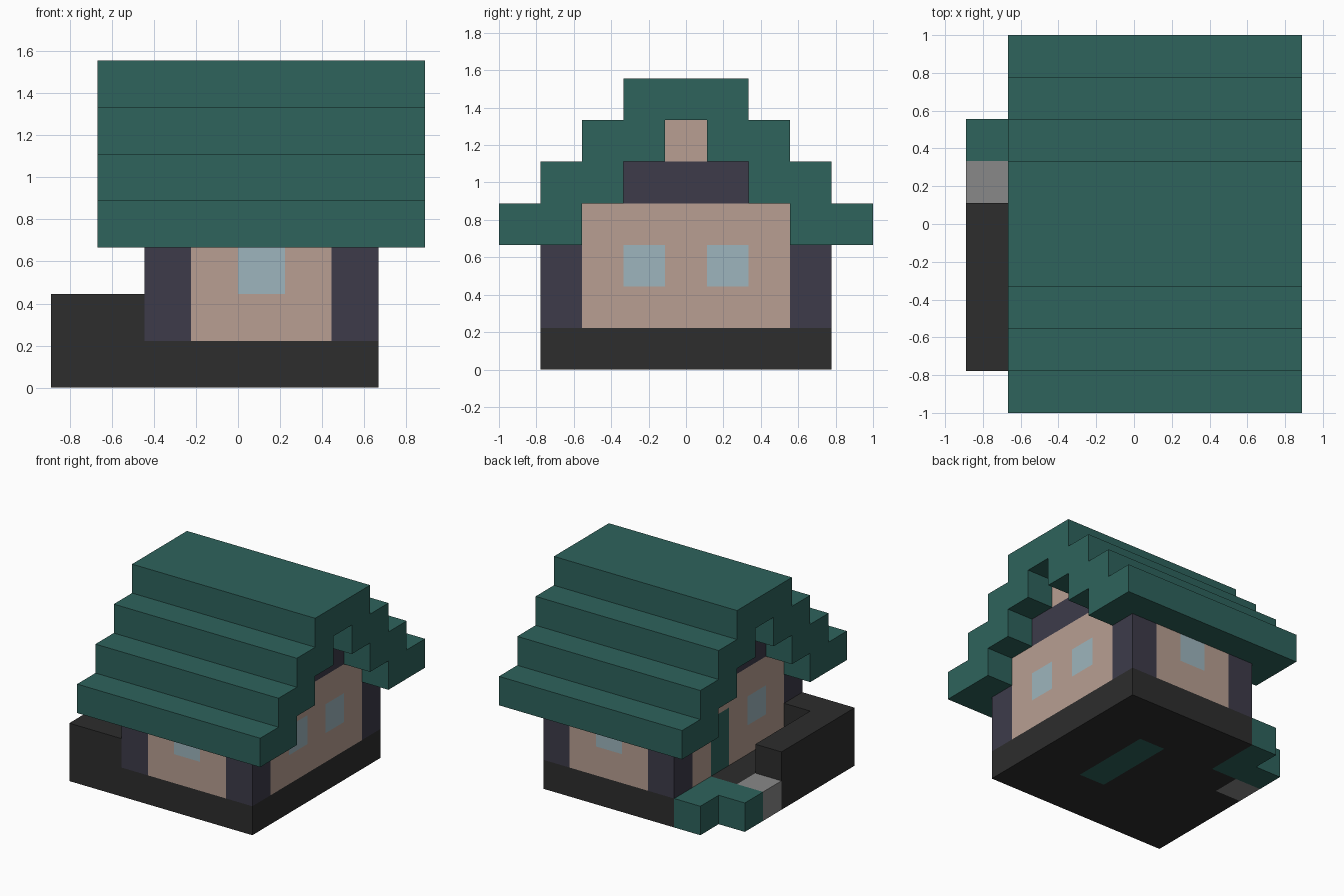
import bpy
import bmesh
from mathutils import Vector
from itertools import product

cube = bpy.data.objects.get("Cube")
if cube:
    bpy.data.objects.remove(cube, do_unlink=True)

UNIT = 2 / 9
ORIGIN = Vector((-4 * UNIT, -1, 0))


def make_material(name, rgb):
    mat = bpy.data.materials.new(name)
    mat.use_nodes = True
    # convert display values to linear
    lin = [((c / 255 + 0.055) / 1.055) ** 2.4 for c in rgb]
    mat.diffuse_color = (*lin, 1)
    mat.node_tree.nodes["Principled BSDF"].inputs["Base Color"].default_value = (*lin, 1)
    return mat


GREEN = make_material("roof green", (46, 99, 92))
PLASTER = make_material("plaster beige", (184, 159, 146))
TIMBER = make_material("timber purple", (61, 59, 74))
STONE = make_material("dark stone", (45, 45, 45))
STEP = make_material("step grey", (136, 136, 136))
GLASS = make_material("window blue", (157, 181, 189))


def block(i, j, k):
    """Cells of a box, from inclusive (first, last) ranges."""
    return set(product(*(range(a, b + 1) for a, b in (i, j, k))))


def build(name, cells, colour):
    """Join cells into one outer skin; colour(cell, normal) picks a material."""
    bm = bmesh.new()
    mats = []
    for cell in sorted(cells):
        for axis, side in product(range(3), (-1, 1)):
            normal = Vector((0, 0, 0))
            normal[axis] = side
            if tuple(int(c + n) for c, n in zip(cell, normal)) in cells:
                continue
            u = Vector((0, 0, 0))
            u[(axis + 1) % 3] = 0.5
            v = normal.cross(u)
            mid = Vector(cell) + Vector((0.5, 0.5, 0.5)) + normal / 2
            corners = (mid - u - v, mid + u - v, mid + u + v, mid - u + v)
            face = bm.faces.new([bm.verts.new(ORIGIN + c * UNIT) for c in corners])
            mat = colour(cell, tuple(normal))
            if mat not in mats:
                mats.append(mat)
            face.material_index = mats.index(mat)
    bmesh.ops.remove_doubles(bm, verts=bm.verts[:], dist=0.001)
    mesh = bpy.data.meshes.new(name)
    bm.to_mesh(mesh)
    bm.free()
    for mat in mats:
        mesh.materials.append(mat)
    obj = bpy.data.objects.new(name, mesh)
    bpy.context.collection.objects.link(obj)
    return obj


def plain(mat):
    return lambda cell, normal: mat


# Garden corner pieces
bush = block((1, 1), (6, 7), (0, 0)) | {(0, 6, 0)}
step = {(0, 5, 0)}
build("bush", bush, plain(GREEN))
build("door_step", step, plain(STEP))


# Foundation slab with a low yard wall
def foundation_colour(cell, normal):
    inlay = normal[2] < 0 and cell[0] == 4 and 3 <= cell[1] <= 5
    return GREEN if inlay else STONE


slab = block((0, 6), (1, 7), (0, 0)) - bush - step - {(0, 7, 0)}
yard_wall = block((0, 0), (1, 4), (1, 1)) | {(1, 1, 1)}
build("foundation", slab | yard_wall, foundation_colour)


# House body with corner posts, gable beam, windows and door
def wall_colour(cell, normal):
    i, j, k = cell
    if k == 4 or (i in (2, 6) and j in (1, 7)):
        return TIMBER
    if normal[0] < 0 and j == 5 and k < 3:
        return GREEN
    if k == 2 and ((normal[1] and i == 4) or (normal[0] and j in (3, 5))):
        return GLASS
    return PLASTER


body = block((2, 6), (1, 7), (1, 2))
for level in range(3):
    body |= block((2, 6), (2 + level, 6 - level), (3 + level, 3 + level))
build("house_walls", body, wall_colour)

# Stepped roof, both slopes and the ridge
roof = block((1, 7), (3, 5), (6, 6))
for level in range(3):
    slope = block((1, 7), (level, level + 1), (3 + level, 3 + level))
    roof |= slope | {(i, 8 - j, k) for i, j, k in slope}
build("stepped_roof", roof, plain(GREEN))
